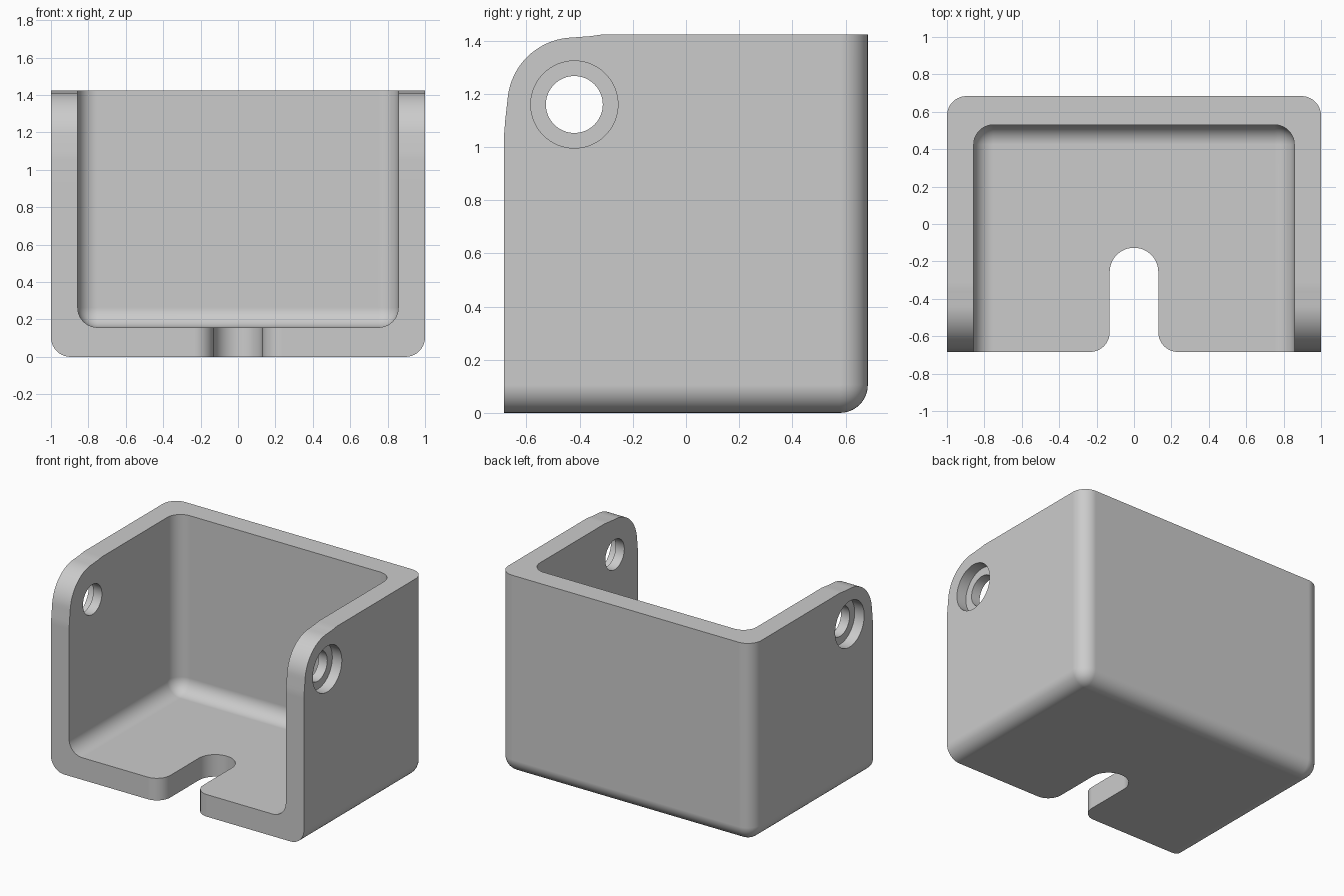
import bpy, bmesh, math
from mathutils import Matrix, Vector

if "Cube" in bpy.data.objects:
    bpy.data.objects.remove(bpy.data.objects["Cube"])

DEPTH, HEIGHT = 0.684, 1.424      # half depth, full height
WALL_X, BACK_Y, FLOOR = 0.857, 0.53, 0.158
FILLET = 0.105
HOLE_Y, HOLE_Z = -0.42, 1.16

grey = bpy.data.materials.new("Light grey")
grey.use_nodes = True
grey.diffuse_color = (0.6, 0.6, 0.6, 1)
grey.node_tree.nodes["Principled BSDF"].inputs["Base Color"].default_value = (0.6, 0.6, 0.6, 1)


def finish(bm, name):
    bmesh.ops.recalc_face_normals(bm, faces=bm.faces[:])
    mesh = bpy.data.meshes.new(name)
    bm.to_mesh(mesh)
    bm.free()
    mesh.materials.append(grey)
    obj = bpy.data.objects.new(name, mesh)
    bpy.context.collection.objects.link(obj)
    return obj


def rounded_box(name, low, high):
    """Box whose bottom and back corner edges are rounded; front and top stay sharp."""
    low, high = Vector(low), Vector(high)
    bm = bmesh.new()
    bmesh.ops.create_cube(bm, size=1)
    for v in bm.verts:
        v.co = [low[i] if v.co[i] < 0 else high[i] for i in range(3)]
    edges = []
    for e in bm.edges:
        mid = (e.verts[0].co + e.verts[1].co) / 2
        if mid.y > low.y + 0.01 and mid.z < high.z - 0.01:
            edges.append(e)
    bmesh.ops.bevel(bm, geom=edges, offset=FILLET, offset_type='OFFSET',
                    segments=10, profile=0.5, affect='EDGES')
    return finish(bm, name)


def prism(name, points, shift):
    """Extrude a closed outline of 3D points along a vector."""
    bm = bmesh.new()
    face = bm.faces.new([bm.verts.new(p) for p in points])
    new = bmesh.ops.extrude_face_region(bm, geom=[face])["geom"]
    bmesh.ops.translate(bm, vec=shift, verts=[g for g in new if isinstance(g, bmesh.types.BMVert)])
    return finish(bm, name)


def drill(name, radius, x0, x1):
    bm = bmesh.new()
    place = Matrix.Translation(((x0 + x1) / 2, HOLE_Y, HOLE_Z)) @ Matrix.Rotation(math.pi / 2, 4, 'Y')
    bmesh.ops.create_cone(bm, cap_ends=True, segments=64, radius1=radius, radius2=radius,
                          depth=abs(x1 - x0), matrix=place)
    return finish(bm, name)


def arc(cx, cy, r, a0, a1, n):
    steps = [math.radians(a0 + (a1 - a0) * i / n) for i in range(n + 1)]
    return [(cx + r * math.cos(a), cy + r * math.sin(a)) for a in steps]


# Solid body and the cavity open to the front and top
body = rounded_box("bracket_body", (-1, -DEPTH, 0), (1, DEPTH, HEIGHT))
cutters = [rounded_box("cavity_cutter", (-WALL_X, -1, FLOOR), (WALL_X, BACK_Y, 2))]

# Rounded ears at the upper front corners, with a soft run-out at both ends
ear = [(-DEPTH, 1.05), (-0.68, 1.1)] + arc(HOLE_Y, HOLE_Z, 0.252, 176, 92, 20)
ear += [(-0.36, 1.417), (-0.31, HEIGHT), (-0.31, 1.7), (-0.9, 1.7), (-0.9, 1.05)]
cutters.append(prism("ear_cutter", [(-1.2, y, z) for y, z in ear], (2.4, 0, 0)))

# Cable slot in the floor with flared mouth
half = arc(0.235, -DEPTH + FILLET, FILLET, 270, 180, 10)
half = [(0.235, -0.9)] + half
left = [(-x, y) for x, y in reversed(half)]
slot = half + arc(0, -0.257, 0.13, 0, 180, 28) + left
cutters.append(prism("slot_cutter", [(x, y, -0.2) for x, y in slot], (0, 0, 0.6)))

# Pivot holes with a wider recess on the outside of each wall
cutters.append(drill("hole_cutter", 0.107, -1.2, 1.2))
for side in (-1, 1):
    cutters.append(drill("recess_cutter", 0.164, side * 0.925, side * 1.2))

bpy.context.view_layer.objects.active = body
body.select_set(True)
for cutter in cutters:
    cutter.hide_render = True
    mod = body.modifiers.new("Cut", 'BOOLEAN')
    mod.operation = 'DIFFERENCE'
    mod.solver = 'EXACT'
    mod.object = cutter
    bpy.ops.object.modifier_apply(modifier=mod.name)
    bpy.data.objects.remove(cutter)

# Smooth fillets, crisp edges, flat walls
bpy.ops.object.select_all(action='DESELECT')
body.select_set(True)
bpy.ops.object.shade_smooth_by_angle(angle=math.radians(30))
weighted = body.modifiers.new("Flat walls", 'WEIGHTED_NORMAL')
weighted.keep_sharp = True
